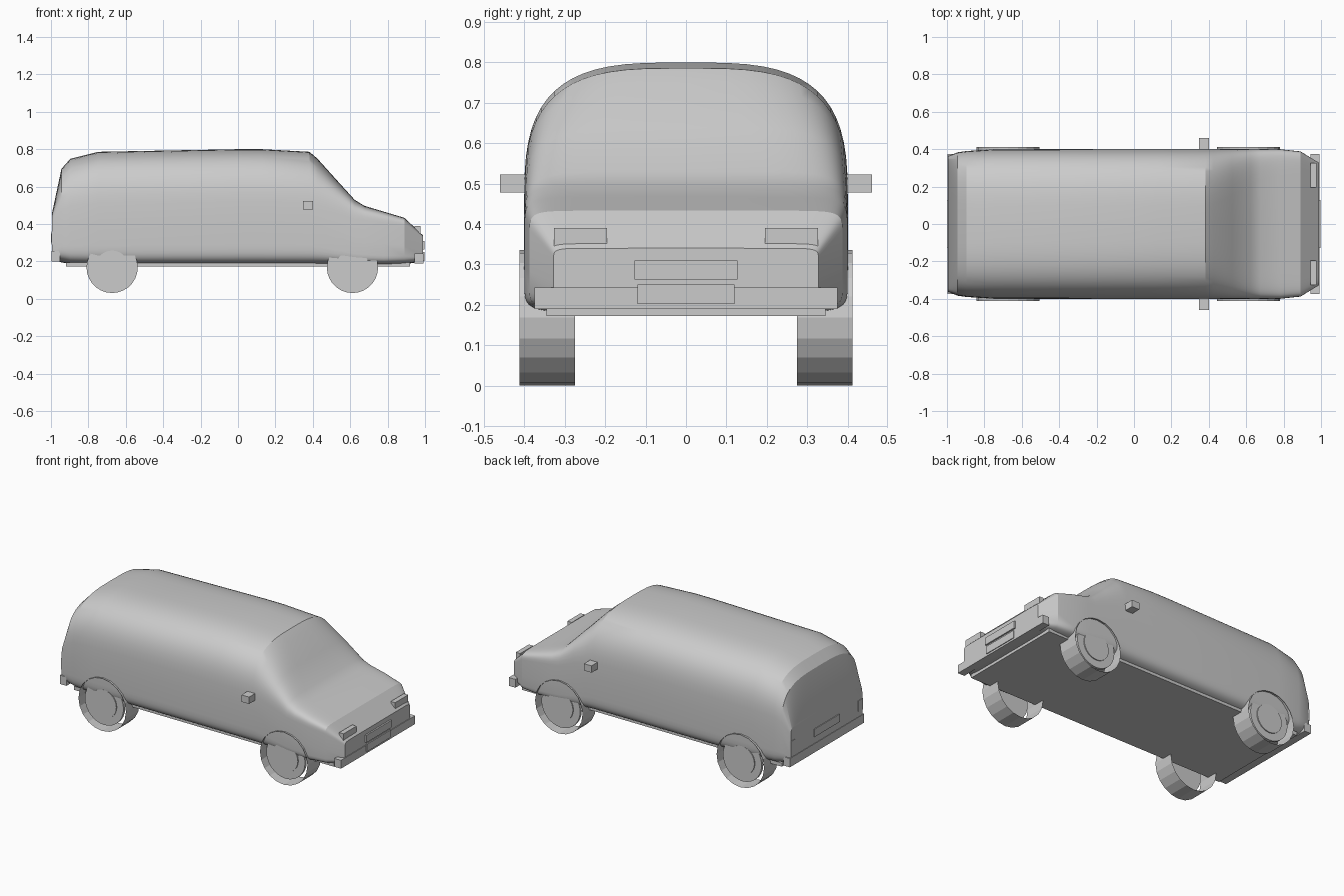
import bpy, bmesh, math

if "Cube" in bpy.data.objects:
    bpy.data.objects.remove(bpy.data.objects["Cube"])

grey = bpy.data.materials.new("plain grey")
grey.diffuse_color = (0.6, 0.6, 0.6, 1)
grey.use_nodes = True
grey.node_tree.nodes["Principled BSDF"].inputs["Base Color"].default_value = grey.diffuse_color


def finish(name, bm, smooth=None):
    bmesh.ops.recalc_face_normals(bm, faces=bm.faces)
    me = bpy.data.meshes.new(name)
    bm.to_mesh(me)
    bm.free()
    me.materials.append(grey)
    ob = bpy.data.objects.new(name, me)
    bpy.context.collection.objects.link(ob)
    if smooth:
        bpy.ops.object.select_all(action='DESELECT')
        ob.select_set(True)
        bpy.context.view_layer.objects.active = ob
        bpy.ops.object.shade_smooth_by_angle(angle=math.radians(smooth))
    return ob


def box(name, x, y, z):
    """Box from (min, max) ranges."""
    bm = bmesh.new()
    bmesh.ops.create_cube(bm, size=1)
    for v in bm.verts:
        v.co = [(a + b) / 2 + c * (b - a) for (a, b), c in zip((x, y, z), v.co)]
    return finish(name, bm)


def drum(name, x, z, r, y0, y1, sides, caps):
    """Cylinder along y, open or capped."""
    bm = bmesh.new()
    rings = [[bm.verts.new((x + r * math.sin(2 * math.pi * i / sides), y,
                            z - r * math.cos(2 * math.pi * i / sides)))
              for i in range(sides)] for y in (y0, y1)]
    for i in range(sides):
        j = (i + 1) % sides
        bm.faces.new((rings[0][i], rings[0][j], rings[1][j], rings[1][i]))
    if caps:
        bm.faces.new(rings[0])
        bm.faces.new(rings[1])
    return finish(name, bm)


# Body shell: lofted sections (x, bottom, top, half width, roundness of top)
sections = [
    (-0.995, 0.21, 0.455, 0.362, 9), (-0.944, 0.195, 0.695, 0.383, 3.6),
    (-0.896, 0.185, 0.749, 0.390, 3.4), (-0.746, 0.18, 0.786, 0.400, 3.3),
    (0.0, 0.18, 0.800, 0.401, 3.3), (0.126, 0.18, 0.800, 0.401, 3.3),
    (0.382, 0.18, 0.786, 0.401, 3.3), (0.425, 0.18, 0.749, 0.401, 3.5),
    (0.525, 0.18, 0.638, 0.401, 4.8), (0.623, 0.18, 0.530, 0.401, 7),
    (0.676, 0.18, 0.497, 0.401, 9), (0.78, 0.18, 0.466, 0.400, 11),
    (0.89, 0.185, 0.433, 0.388, 13), (0.988, 0.20, 0.340, 0.328, 16)]
N = 64
bm = bmesh.new()
rings = []
for x, zb, zt, hw, n in sections:
    waist = zb + 0.4 * (zt - zb)
    ring = []
    for i in range(N):
        a = 2 * math.pi * i / N
        c, s = math.cos(a), math.sin(a)
        e, h = (2 / n, zt - waist) if s >= 0 else (2 / 8, waist - zb)
        y = hw * math.copysign(abs(c) ** e, c) if abs(c) > 1e-6 else 0
        z = waist + (h * math.copysign(abs(s) ** e, s) if abs(s) > 1e-6 else 0)
        ring.append(bm.verts.new((x, y, z)))
    rings.append(ring)
for p, q in zip(rings, rings[1:]):
    for i in range(N):
        j = (i + 1) % N
        bm.faces.new((p[i], p[j], q[j], q[i]))
bm.faces.new(rings[0])
bm.faces.new(rings[-1])
finish("body", bm, 25)

# Floor, bumpers, grille and plates
box("floor", (-0.92, 0.92), (-0.345, 0.345), (0.172, 0.195))
box("front_bumper", (0.945, 0.992), (-0.375, 0.375), (0.19, 0.243))
box("rear_bumper", (-0.998, -0.952), (-0.375, 0.375), (0.2, 0.256))
box("grille", (0.975, 0.998), (-0.128, 0.128), (0.263, 0.31))
box("front_plate", (0.99, 0.997), (-0.12, 0.12), (0.202, 0.25))
box("rear_plate", (-1.0, -0.99), (-0.128, 0.128), (0.3, 0.35))

# Lamps and mirrors on both sides
for side, s in (("right", -1), ("left", 1)):
    def span(a, b):
        return tuple(sorted((s * a, s * b)))
    box(side + "_headlight", (0.945, 0.976), span(0.195, 0.327), (0.345, 0.39))
    box(side + "_tail_light", (-0.998, -0.98), span(0.32, 0.365), (0.29, 0.36))
    box(side + "_mirror", (0.347, 0.4), span(0.395, 0.46), (0.478, 0.522))

    # Wheels: open tyre band with a separate rim disc and hub cap
    for end, x in (("rear", -0.673), ("front", 0.612)):
        name = f"{end}_{side}_"
        drum(name + "tyre", x, 0.168, 0.168, s * 0.275, s * 0.412, 20, False)
        drum(name + "rim", x, 0.168, 0.137, s * 0.375, s * 0.392, 28, True)
        drum(name + "hub_cap", x, 0.168, 0.09, s * 0.39, s * 0.398, 28, True)
